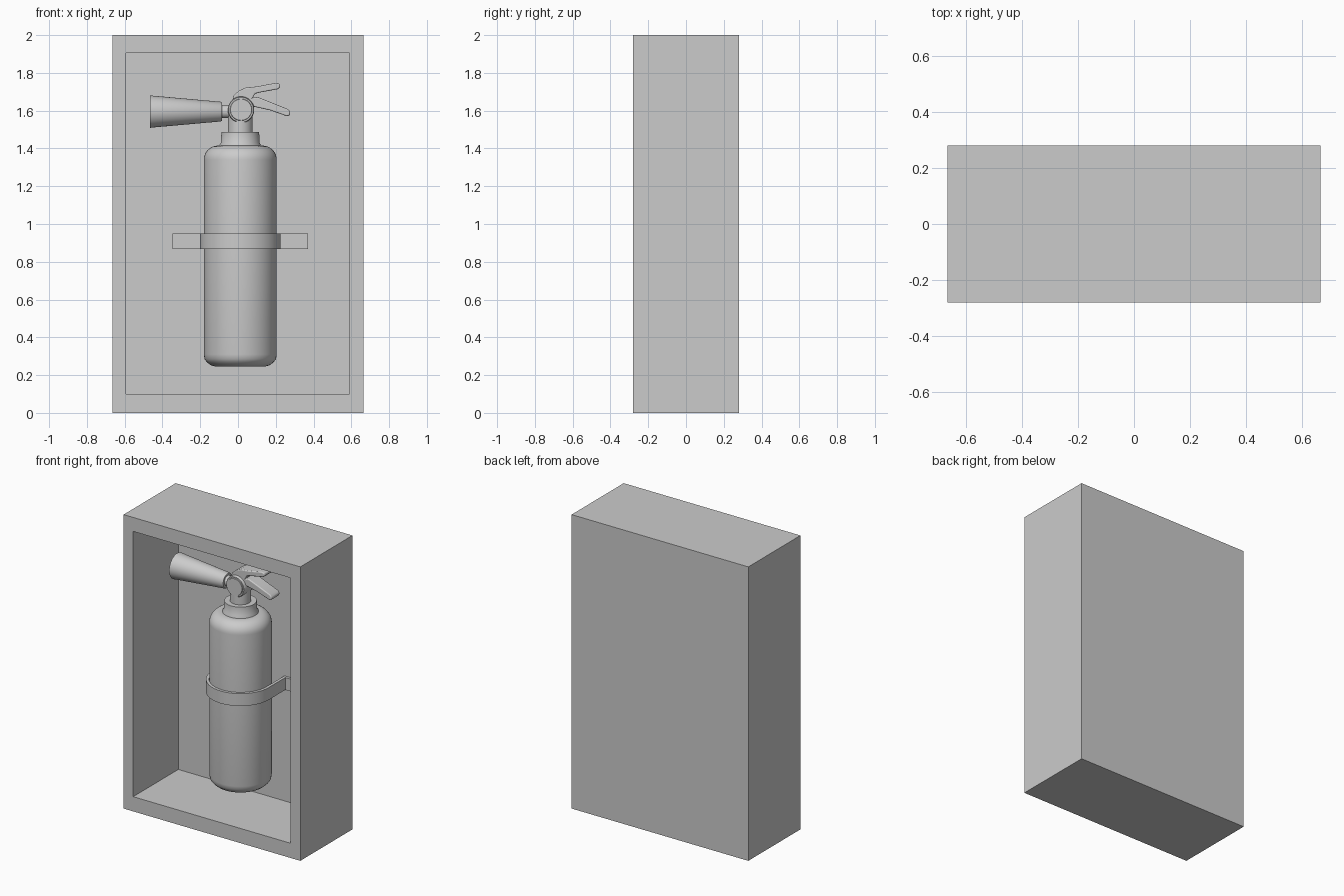
import bpy, bmesh, math
from mathutils import Vector, Matrix

if "Cube" in bpy.data.objects:
    bpy.data.objects.remove(bpy.data.objects["Cube"])

CX, CY = 0.012, 0.01      # extinguisher axis
WALL = 0.205              # inner face of the cabinet back


def finish(name, bm, bevel=0.0, smooth=True):
    bmesh.ops.remove_doubles(bm, verts=bm.verts, dist=1e-5)
    bmesh.ops.recalc_face_normals(bm, faces=bm.faces)
    me = bpy.data.meshes.new(name)
    bm.to_mesh(me)
    bm.free()
    ob = bpy.data.objects.new(name, me)
    bpy.context.collection.objects.link(ob)
    if bevel:
        m = ob.modifiers.new("Bevel", 'BEVEL')
        m.width, m.segments, m.limit_method = bevel, 3, 'ANGLE'
        m.angle_limit = math.radians(40)
    if smooth:
        bpy.ops.object.select_all(action='DESELECT')
        ob.select_set(True)
        bpy.context.view_layer.objects.active = ob
        bpy.ops.object.shade_smooth_by_angle(angle=math.radians(35))
    return ob


def lathe(name, profile, matrix, steps=48):
    """Spin (radius, height) points around local z, then place with matrix."""
    bm = bmesh.new()
    vs = [bm.verts.new((r, 0, h)) for r, h in profile]
    es = [bm.edges.new(p) for p in zip(vs, vs[1:])]
    bmesh.ops.spin(bm, geom=vs + es, cent=(0, 0, 0), axis=(0, 0, 1),
                   angle=math.tau, steps=steps, use_merge=True)
    bmesh.ops.transform(bm, matrix=matrix, verts=bm.verts)
    return finish(name, bm)


def prism(name, points, direction, bevel=0.0):
    """Extrude a closed outline of 3D points along direction."""
    bm = bmesh.new()
    face = bm.faces.new([bm.verts.new(p) for p in points])
    ext = bmesh.ops.extrude_face_region(bm, geom=[face], use_keep_orig=True)
    bmesh.ops.translate(bm, vec=direction,
                        verts=[g for g in ext['geom'] if isinstance(g, bmesh.types.BMVert)])
    return finish(name, bm, bevel)


# Cabinet: box with a recessed front
bm = bmesh.new()
bmesh.ops.create_cube(bm, size=1, matrix=Matrix.Translation((0, 0, 1)) @ Matrix.Diagonal((1.33, 0.56, 2, 1)))
front = min(bm.faces, key=lambda f: f.calc_center_median().y)
bmesh.ops.inset_region(bm, faces=[front], thickness=0.05)
for v in front.verts:
    v.co.x = 0.59 if v.co.x > 0 else -0.593
    v.co.z = 1.905 if v.co.z > 1 else 0.10
inner = bmesh.ops.extrude_discrete_faces(bm, faces=[front])['faces'][0]
# side walls of the recess
rim = [v for v in bm.verts if abs(v.co.x) < 0.6 and v not in inner.verts]
bmesh.ops.translate(bm, vec=(0, WALL + 0.28, 0), verts=inner.verts)
finish("cabinet", bm, smooth=False)

# Tank with rounded shoulder and base
axis = Matrix.Translation((CX, CY, 0))
shoulder = [(0.118 + 0.075 * math.cos(a), 1.34 + 0.075 * math.sin(a))
            for a in [math.pi / 2 * i / 8 for i in range(9)]]
lathe("tank", [(0, 0.245), (0.13, 0.245), (0.158, 0.253), (0.178, 0.27), (0.189, 0.285), (0.193, 0.31)]
      + shoulder + [(0, 1.415)], axis)

# Collar and neck
lathe("collar", [(0, 1.40), (0.112, 1.40), (0.112, 1.415), (0.102, 1.43), (0.10, 1.487), (0, 1.487)], axis)
lathe("neck", [(0, 1.48), (0.066, 1.48), (0.066, 1.60), (0, 1.60)], axis)

# Round valve lying along y
lathe("valve", [(0, -0.07), (0.056, -0.07), (0.058, -0.064), (0.066, -0.064), (0.07, -0.058),
                (0.07, 0.058), (0.066, 0.064), (0, 0.064)],
      Matrix.Translation((0.016, CY, 1.605)) @ Matrix.Rotation(-math.pi / 2, 4, 'X'))

# Horn and its pipe, pointing to -x
to_left = Matrix.Translation((0, CY, 1.595)) @ Matrix.Rotation(-math.pi / 2, 4, 'Y')
lathe("horn", [(0, 0.085), (0.048, 0.085), (0.052, 0.09), (0.084, 0.45), (0.086, 0.465),
               (0.076, 0.465), (0.066, 0.36), (0, 0.36)], to_left)
lathe("horn_pipe", [(0, 0.0), (0.035, 0.0), (0.035, 0.09), (0, 0.09)], to_left)

# Squeeze levers, outlines in the xz plane
levers = {
    "top_lever": [(-0.03, 1.65), (-0.024, 1.68), (0.005, 1.705), (0.04, 1.722), (0.10, 1.728), (0.20, 1.747),
                  (0.22, 1.743), (0.225, 1.728), (0.212, 1.714), (0.12, 1.697), (0.09, 1.69), (0.075, 1.66),
                  (0.04, 1.62)],
    "bottom_lever": [(0.03, 1.65), (0.075, 1.668), (0.105, 1.672), (0.265, 1.608), (0.277, 1.592),
                     (0.272, 1.573), (0.255, 1.572), (0.17, 1.602), (0.08, 1.622), (0.04, 1.61)],
}
for name, pts in levers.items():
    prism(name, [(x, CY - 0.045, z) for x, z in pts], Vector((0, 0.09, 0)), bevel=0.006)

# Strap: half loop around the tank with straight sides and wall flanges
def arc(r, n=24):
    return [(CX + r * math.cos(a), CY + r * math.sin(a))
            for a in [math.pi + math.pi * i / n for i in range(n + 1)]]

outer = [(-0.347, 0.187), (-0.201, 0.187)] + arc(0.213) + [(0.225, 0.187), (0.37, 0.187)]
inside = [(-0.347, WALL), (-0.182, WALL)] + arc(0.194) + [(0.206, WALL), (0.37, WALL)]
prism("wall_strap", [(x, y, 0.867) for x, y in outer + inside[::-1]], Vector((0, 0, 0.084)))
